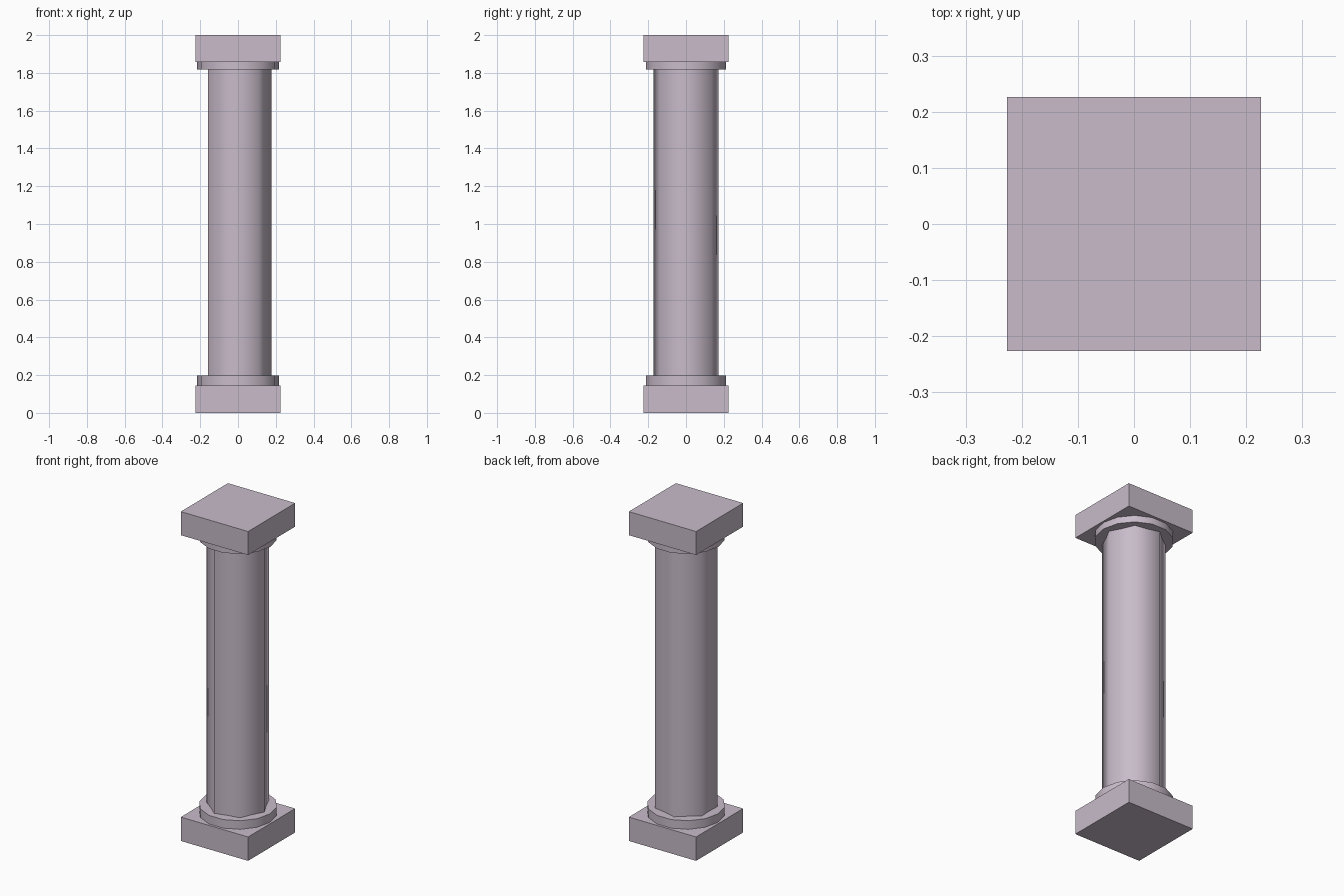
import bpy, bmesh, math

if "Cube" in bpy.data.objects:
    bpy.data.objects.remove(bpy.data.objects["Cube"])

stone = bpy.data.materials.new("mauve_stone")
stone.diffuse_color = (0.58, 0.50, 0.59, 1.0)
stone.use_nodes = True
stone.node_tree.nodes["Principled BSDF"].inputs["Base Color"].default_value = stone.diffuse_color


def prism(name, outline, z0, z1, smooth=None):
    """Extrude a closed outline of (x, y) points from z0 to z1."""
    bm = bmesh.new()
    base = bm.faces.new([bm.verts.new((x, y, z0)) for x, y in outline])
    top = bmesh.ops.extrude_face_region(bm, geom=[base])["geom"]
    for v in top:
        if isinstance(v, bmesh.types.BMVert):
            v.co.z = z1
    bmesh.ops.recalc_face_normals(bm, faces=bm.faces)
    mesh = bpy.data.meshes.new(name)
    bm.to_mesh(mesh)
    bm.free()
    mesh.materials.append(stone)
    obj = bpy.data.objects.new(name, mesh)
    bpy.context.collection.objects.link(obj)
    if smooth:
        bpy.ops.object.select_all(action='DESELECT')
        obj.select_set(True)
        bpy.context.view_layer.objects.active = obj
        bpy.ops.object.shade_smooth_by_angle(angle=math.radians(smooth))
    return obj


def ring(radii, count=14):
    """Points around the axis, cycling through the given radii."""
    return [(radii[i % len(radii)] * math.cos(math.tau * i / count),
             radii[i % len(radii)] * math.sin(math.tau * i / count))
            for i in range(count)]


H = 0.226
square = [(-H, -H), (H, -H), (H, H), (-H, H)]
disc = ring([0.216])

# square blocks at both ends
prism("base_block", square, 0.0, 0.145)
prism("top_block", square, 1.857, 2.0)

# fourteen-sided collars
prism("base_collar", disc, 0.145, 0.197, 40)
prism("top_collar", disc, 1.817, 1.857, 40)

# shaft with seven ridges and shallow flutes between them
prism("fluted_shaft", ring([0.177, 0.156]), 0.197, 1.817, 70)
